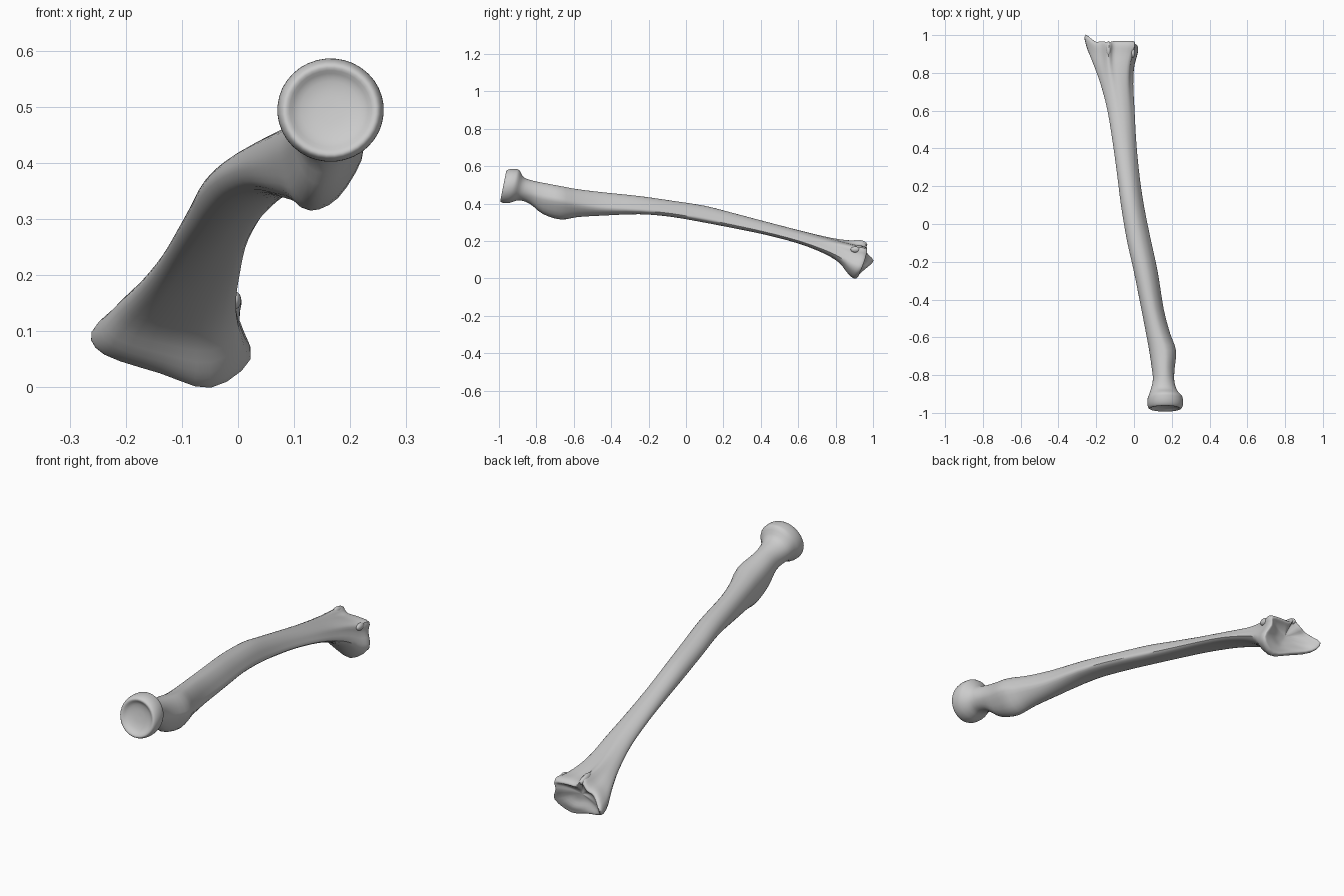
import bpy, bmesh, math
from mathutils import Vector

if "Cube" in bpy.data.objects:
    bpy.data.objects.remove(bpy.data.objects["Cube"])

# Cross-section outlines, 12 points counter-clockwise from lower right
ROUND = [(math.cos(math.radians(-25 + 30 * i)), math.sin(math.radians(-25 + 30 * i))) for i in range(12)]
TUBEROSITY = [(1, 0), (.95, .4), (.7, .75), (.35, .97), (0, 1), (-.4, .93), (-.8, .7),
              (-1, .3), (-.95, -.15), (-.75, -.7), (-.3, -1), (.4, -.75)]
SHAFT = [(1, -.6), (.82, 0), (.58, .5), (.25, .87), (-.1, 1), (-.42, .95), (-.75, .7),
         (-.96, .3), (-1, -.15), (-.75, -.7), (-.1, -1), (.6, -.93)]
DISTAL = [(1, -.5), (.86, .17), (.86, .6), (.43, .7), (.07, .72), (-.1, 1), (-.36, .66),
          (-.64, .46), (-1, -.02), (-.84, -.42), (-.14, -.75), (.5, -1)]
SHAPES = [ROUND, TUBEROSITY, SHAFT, DISTAL]
# How far each outline point reaches along y at the far end
END_REACH = [-.015, .005, .012, .012, .012, .005, .012, .01, .045, .015, -.02, -.035]

# Head and its shallow cup: y, radius
HEAD = [(-.956, .004), (-.958, .035), (-.965, .06), (-.977, .077), (-.973, .087),
        (-.955, .093), (-.93, .093), (-.908, .086)]
# Body: y, x min, x max, z min, z max, outline (blend index into SHAPES)
BODY = [
    (-.875, .088, .226, .418, .540, 0), (-.82, .100, .212, .398, .522, .3),
    (-.76, .094, .213, .345, .510, .8), (-.67, .081, .220, .315, .493, 1),
    (-.58, .065, .190, .328, .477, 1.3), (-.45, .040, .157, .336, .461, 1.7),
    (-.25, .000, .125, .344, .440, 2), (-.08, -.038, .088, .330, .416, 2),
    (.10, -.068, .052, .299, .388, 2), (.25, -.087, .030, .270, .350, 2),
    (.42, -.110, .013, .235, .305, 2), (.60, -.140, .003, .188, .258, 2.1),
    (.74, -.178, -.004, .135, .224, 2.3), (.83, -.215, .000, .085, .208, 2.6),
    (.89, -.245, .013, .027, .203, 2.85), (.93, -.259, .022, .001, .205, 3),
    (.95, -.260, .020, .003, .195, 3), (.955, -.250, .010, .015, .180, 3)]


def ring(y, x0, x1, z0, z1, s, reach=1.0):
    """One 12-point section fitted to its box."""
    i = min(int(s), 2)
    f = s - i
    pts = [(a[0] * (1 - f) + b[0] * f, a[1] * (1 - f) + b[1] * f) for a, b in zip(SHAPES[i], SHAPES[i + 1])]
    us, vs = [p[0] for p in pts], [p[1] for p in pts]
    out = []
    for (u, v), d in zip(pts, END_REACH):
        x = x0 + (x1 - x0) * (u - min(us)) / (max(us) - min(us))
        z = z0 + (z1 - z0) * (v - min(vs)) / (max(vs) - min(vs))
        tilt = .2 * max(0, 1 - s) * (z - .494)
        out.append(Vector((x, y + tilt + d * reach * max(0, s - 2) ** 2, z)))
    return out


def spline(a, b, c, d, t):
    return .5 * (2 * b + (c - a) * t + (2 * a - 5 * b + 4 * c - d) * t * t + (3 * b - a - 3 * c + d) * t ** 3)


def refine(items, n, closed):
    """Smoothly resample a list of vectors."""
    m = len(items)
    pick = (lambda k: items[k % m]) if closed else (lambda k: items[max(0, min(m - 1, k))])
    out = [spline(pick(k - 1), pick(k), pick(k + 1), pick(k + 2), j / n)
           for k in range(m if closed else m - 1) for j in range(n)]
    return out if closed else out + [items[-1]]


# Sections from head cup to wrist end
rings = [ring(y, .165 - r * 1.01, .165 + r * 1.01, .494 - r * .98, .494 + r * .98, 0) for y, r in HEAD]
rings += [ring(*b) for b in BODY]

# Hollow joint face at the wrist end
last = rings[-1]
centre = sum(last, Vector()) / 12
for scale, y in ((.75, .945), (.4, .93), (.04, .925)):
    new = []
    for p in last:
        q = centre.lerp(p, scale)
        q.y = y + (p.y - centre.y) * scale * .6
        new.append(q)
    rings.append(new)

# Resample around and along, then skin
around = [refine(r, 3, True) for r in rings]
count = len(around[0])
columns = [refine([r[k] for r in around], 3, False) for k in range(count)]
bm = bmesh.new()
grid = [[bm.verts.new(p) for p in col] for col in columns]
for k in range(count):
    a, b = grid[k], grid[(k + 1) % count]
    for j in range(len(a) - 1):
        bm.faces.new((a[j], a[j + 1], b[j + 1], b[j]))
bm.faces.new([c[0] for c in grid])
bm.faces.new([c[-1] for c in grid])
bmesh.ops.recalc_face_normals(bm, faces=bm.faces)
mesh = bpy.data.meshes.new("forearm_bone")
bm.to_mesh(mesh)
bm.free()
bone = bpy.data.objects.new("forearm_bone", mesh)
bpy.context.collection.objects.link(bone)


def bump(name, loc, size, rot):
    """Small rounded tubercle half sunk into the bone."""
    bpy.ops.mesh.primitive_uv_sphere_add(segments=16, ring_count=10, location=loc, rotation=rot)
    ob = bpy.context.object
    ob.name = name
    ob.scale = size
    return ob


# Tubercles near the wrist
parts = [bone,
         bump("side_tubercle", (-.006, .905, .155), (.012, .025, .016), (0, 0, 0)),
         bump("back_tubercle", (-.135, .93, .187), (.014, .04, .018), (-.2, 0, 0))]

for ob in parts:
    bpy.ops.object.select_all(action='DESELECT')
    ob.select_set(True)
    bpy.context.view_layer.objects.active = ob
    bpy.ops.object.shade_smooth_by_angle(angle=math.radians(45))
